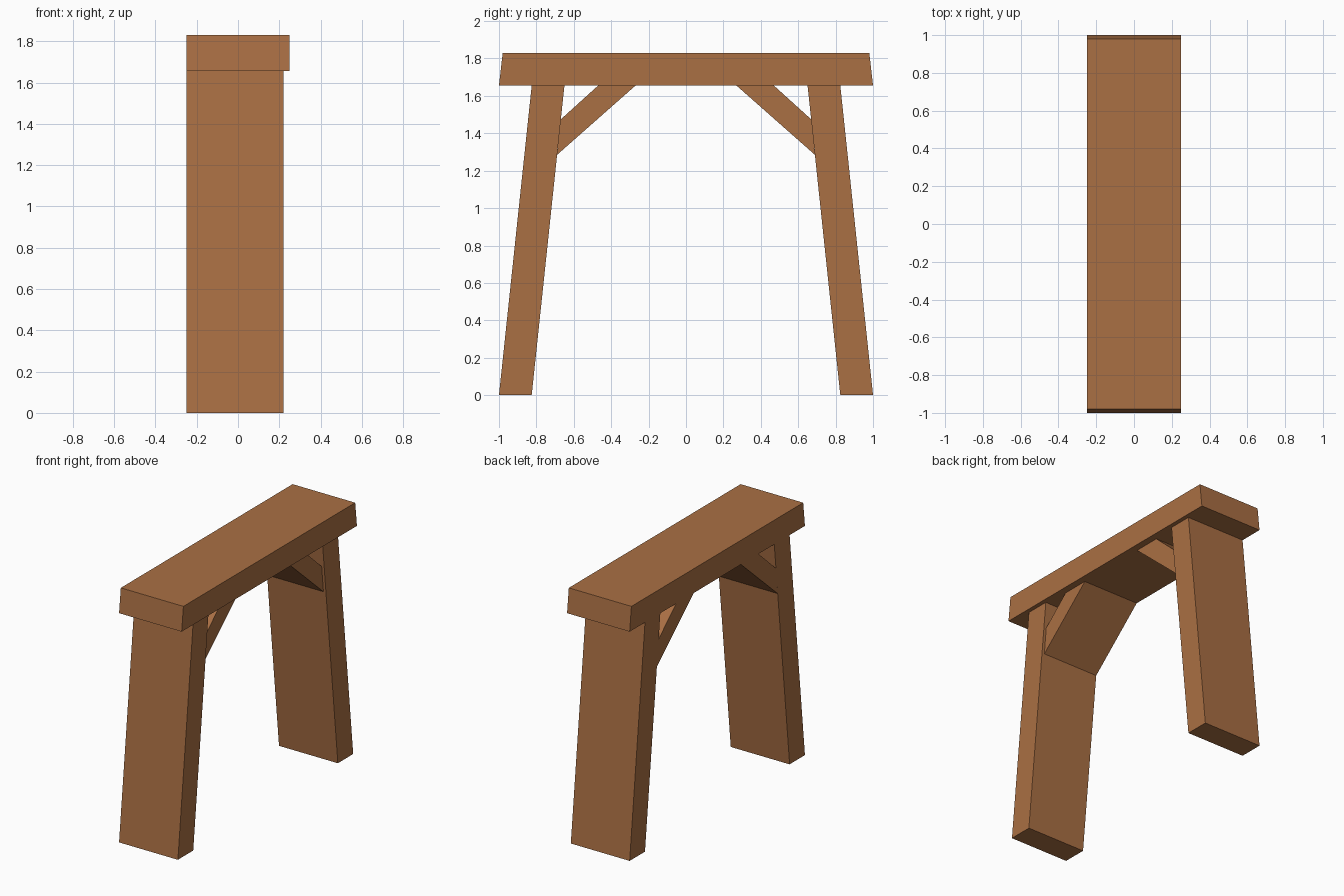
import bpy, bmesh

if "Cube" in bpy.data.objects:
    bpy.data.objects.remove(bpy.data.objects["Cube"])

wood = bpy.data.materials.new("wood")
wood.diffuse_color = (0.40, 0.16, 0.057, 1)
wood.use_nodes = True
wood.node_tree.nodes["Principled BSDF"].inputs["Base Color"].default_value = wood.diffuse_color


def plank(name, profile, x0, x1, side=1):
    """Extrude a (y, z) profile along x from x0 to x1; side=-1 mirrors it in y."""
    bm = bmesh.new()
    face = bm.faces.new([bm.verts.new((x0, side * y, z)) for y, z in profile])
    ext = bmesh.ops.extrude_face_region(bm, geom=[face])
    verts = [v for v in ext["geom"] if isinstance(v, bmesh.types.BMVert)]
    bmesh.ops.translate(bm, verts=verts, vec=(x1 - x0, 0, 0))
    bmesh.ops.recalc_face_normals(bm, faces=bm.faces[:])
    mesh = bpy.data.meshes.new(name)
    bm.to_mesh(mesh)
    bm.free()
    mesh.materials.append(wood)
    obj = bpy.data.objects.new(name, mesh)
    bpy.context.collection.objects.link(obj)


# Top beam with slanted ends
BASE, TOP = 1.655, 1.83
plank("top_beam", [(-1, BASE), (1, BASE), (0.98, TOP), (-0.98, TOP)], -0.25, 0.25)

# Splayed legs and diagonal braces, flush with the beam on the -x side
leg = [(1, 0), (0.825, 0), (0.65, BASE), (0.825, BASE)]
brace = [(0.689, 1.285), (0.27, BASE), (0.47, BASE), (0.669, 1.475)]
for label, side in (("front", -1), ("back", 1)):
    plank(label + "_leg", leg, -0.25, 0.22, side)
    plank(label + "_brace", brace, -0.25, 0.2, side)
